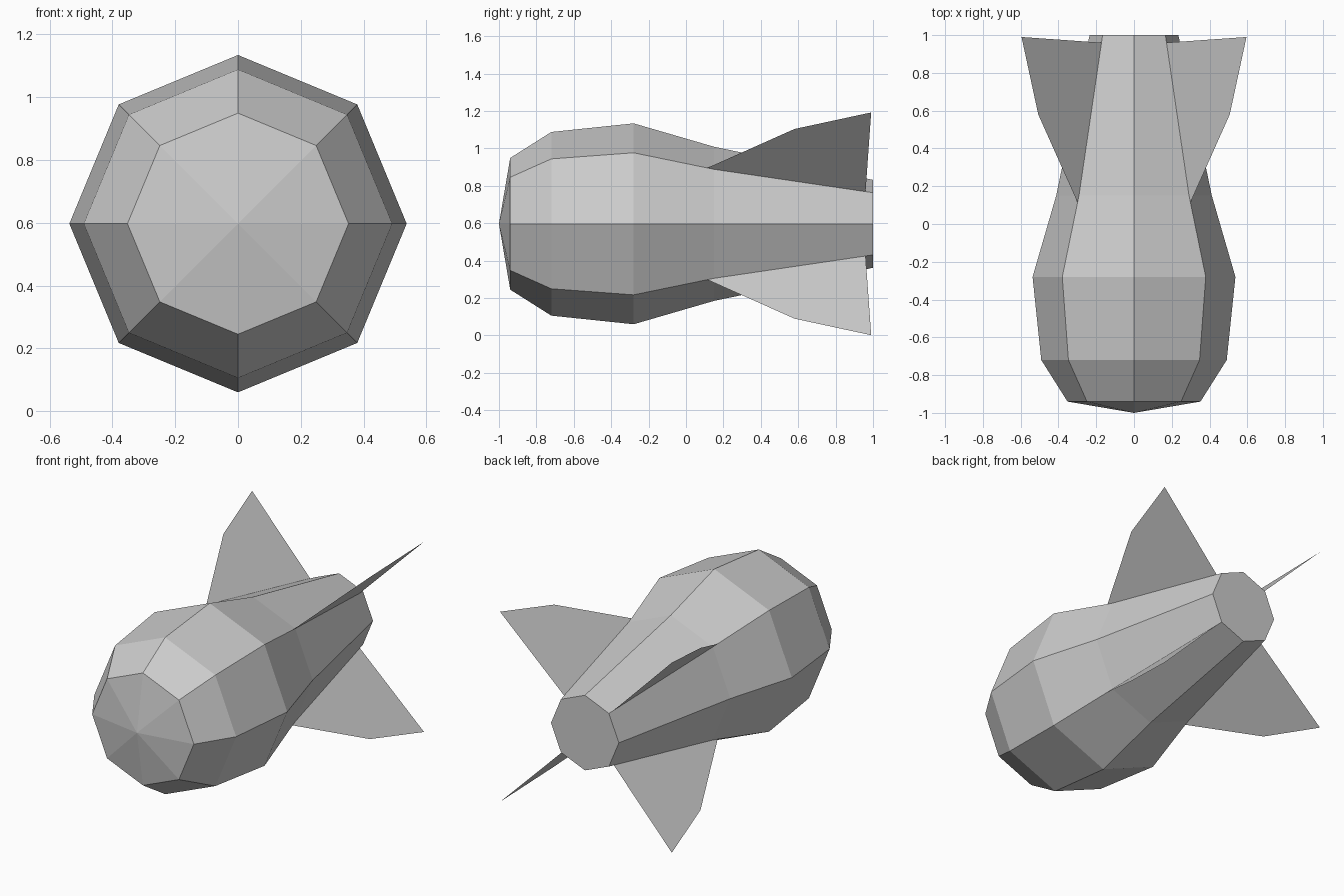
import bpy, bmesh, math
from mathutils import Vector

if "Cube" in bpy.data.objects:
    bpy.data.objects.remove(bpy.data.objects["Cube"], do_unlink=True)

CENTRE_Z = 0.597
SIDES = 8

grey = bpy.data.materials.new("plain grey")
grey.use_nodes = True
colour = (0.6, 0.6, 0.6, 1)
grey.diffuse_color = colour
grey.node_tree.nodes["Principled BSDF"].inputs["Base Color"].default_value = colour


def finish(name, bm):
    mesh = bpy.data.meshes.new(name)
    bm.to_mesh(mesh)
    bm.free()
    mesh.materials.append(grey)
    obj = bpy.data.objects.new(name, mesh)
    bpy.context.scene.collection.objects.link(obj)
    return obj


def around(radius, y, angle):
    return Vector((radius * math.cos(angle), y, CENTRE_Z + radius * math.sin(angle)))


# Body: octagonal rings (y, radius) from nose to tail
profile = [(-0.94, 0.352), (-0.72, 0.491), (-0.28, 0.537), (0.15, 0.412), (1.0, 0.235)]
bm = bmesh.new()
rings = [[bm.verts.new(around(r, y, math.tau * i / SIDES)) for i in range(SIDES)]
         for y, r in profile]
tip = bm.verts.new((0, -1, CENTRE_Z))
for i in range(SIDES):
    j = (i + 1) % SIDES
    bm.faces.new((tip, rings[0][i], rings[0][j]))
    for a, b in zip(rings, rings[1:]):
        bm.faces.new((a[i], b[i], b[j], a[j]))
bm.faces.new(rings[-1])
bmesh.ops.recalc_face_normals(bm, faces=bm.faces)
finish("body", bm)

# Tail fins: thin sheets standing on the four diagonal edges, (y, radius)
fin_outline = [(0.11, 0.42), (0.58, 0.717), (0.99, 0.842), (0.96, 0.243), (0.15, 0.412)]
names = ["upper_left_fin", "upper_right_fin", "lower_right_fin", "lower_left_fin"]
for k, name in enumerate(names):
    bm = bmesh.new()
    angle = math.pi / 4 + k * math.pi / 2
    bm.faces.new([bm.verts.new(around(r, y, angle)) for y, r in fin_outline])
    finish(name, bm)
